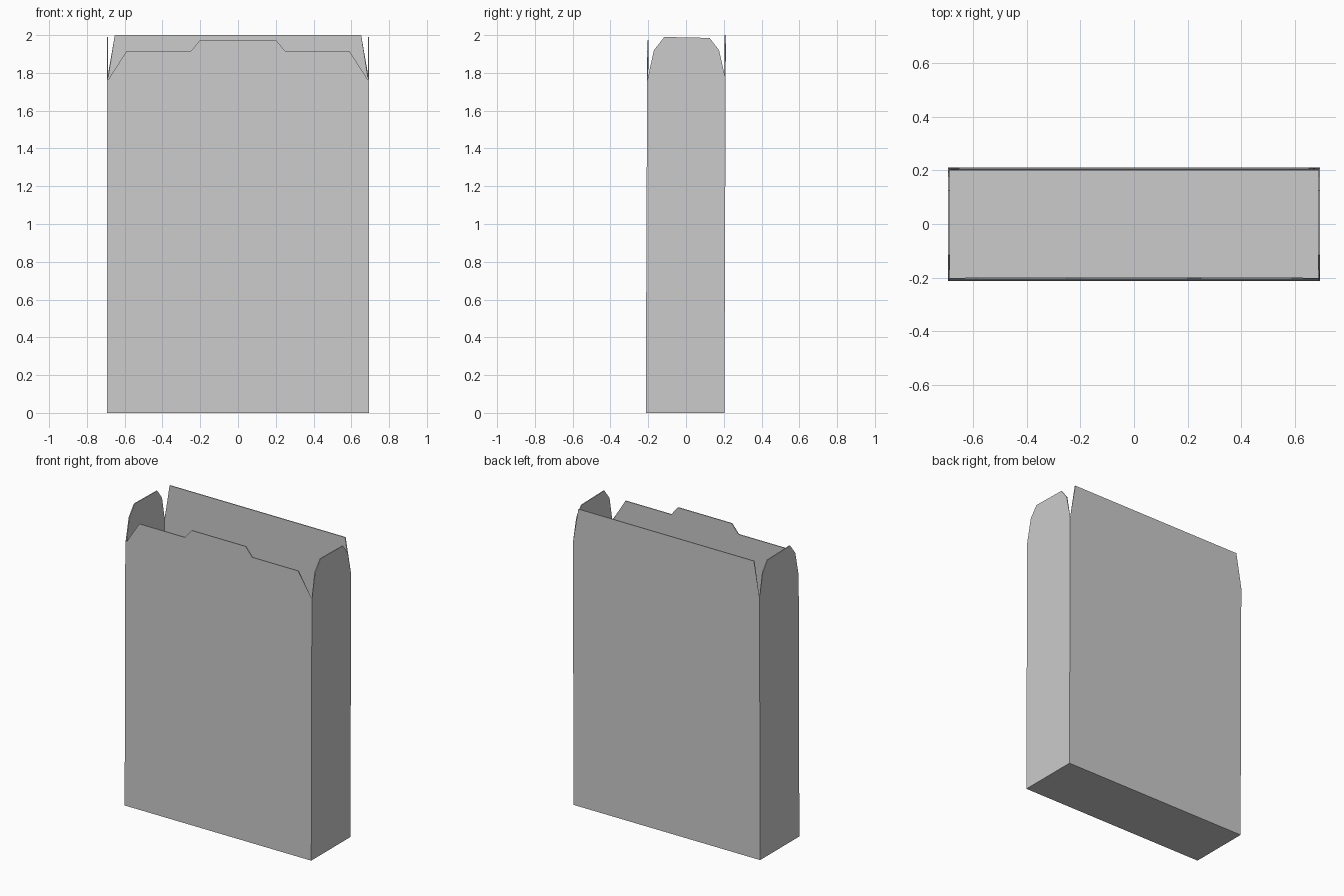
import bpy, bmesh

if "Cube" in bpy.data.objects:
    bpy.data.objects.remove(bpy.data.objects["Cube"])

W = 0.693          # half width
WALL = 0.006       # card thickness
FRONT, BACK = -0.213, 0.203


def lean(z):
    # the carton leans very slightly backwards
    return 0.004 * z


def front_pt(x, z):
    return (x, FRONT + lean(z), z)


def back_pt(x, z):
    return (x, BACK + lean(z), z)


bm = bmesh.new()


def panel(points):
    bm.faces.new([bm.verts.new(p) for p in points])


def mirrored(half):
    # right half of a profile, from the bottom corner up, plus its mirror
    return half + [(-x, z) for x, z in reversed(half)]


# front panel with stepped closing tab
panel([front_pt(x, z) for x, z in mirrored(
    [(W, 0), (W, 1.755), (0.59, 1.915), (0.25, 1.915), (0.20, 1.975)])])

# back panel with plain tapered flap
panel([back_pt(x, z) for x, z in mirrored([(W, 0), (W, 1.765), (0.652, 2.0)])])

# side panels with rounded dust flaps
for s in (-1, 1):
    x = s * W
    flap = [(x, -0.17, 1.92), (x, -0.115, 1.99), (x, 0.125, 1.985), (x, 0.175, 1.92)]
    panel([front_pt(x, 0), front_pt(x, 1.755)] + flap + [back_pt(x, 1.765), back_pt(x, 0)])

# floor
panel([front_pt(-W, 0), front_pt(W, 0), back_pt(W, 0), back_pt(-W, 0)])

# join panels along the shared folds
bmesh.ops.remove_doubles(bm, verts=bm.verts, dist=0.0005)
bmesh.ops.recalc_face_normals(bm, faces=bm.faces)
floor = min(bm.faces, key=lambda f: f.calc_center_median().z)
if floor.normal.z > 0:
    bmesh.ops.reverse_faces(bm, faces=bm.faces)

mesh = bpy.data.meshes.new("open_carton")
bm.to_mesh(mesh)
bm.free()
carton = bpy.data.objects.new("open_carton", mesh)
bpy.context.collection.objects.link(carton)

# card thickness, grown inwards
solid = carton.modifiers.new("card_thickness", 'SOLIDIFY')
solid.thickness = WALL
solid.offset = -1
